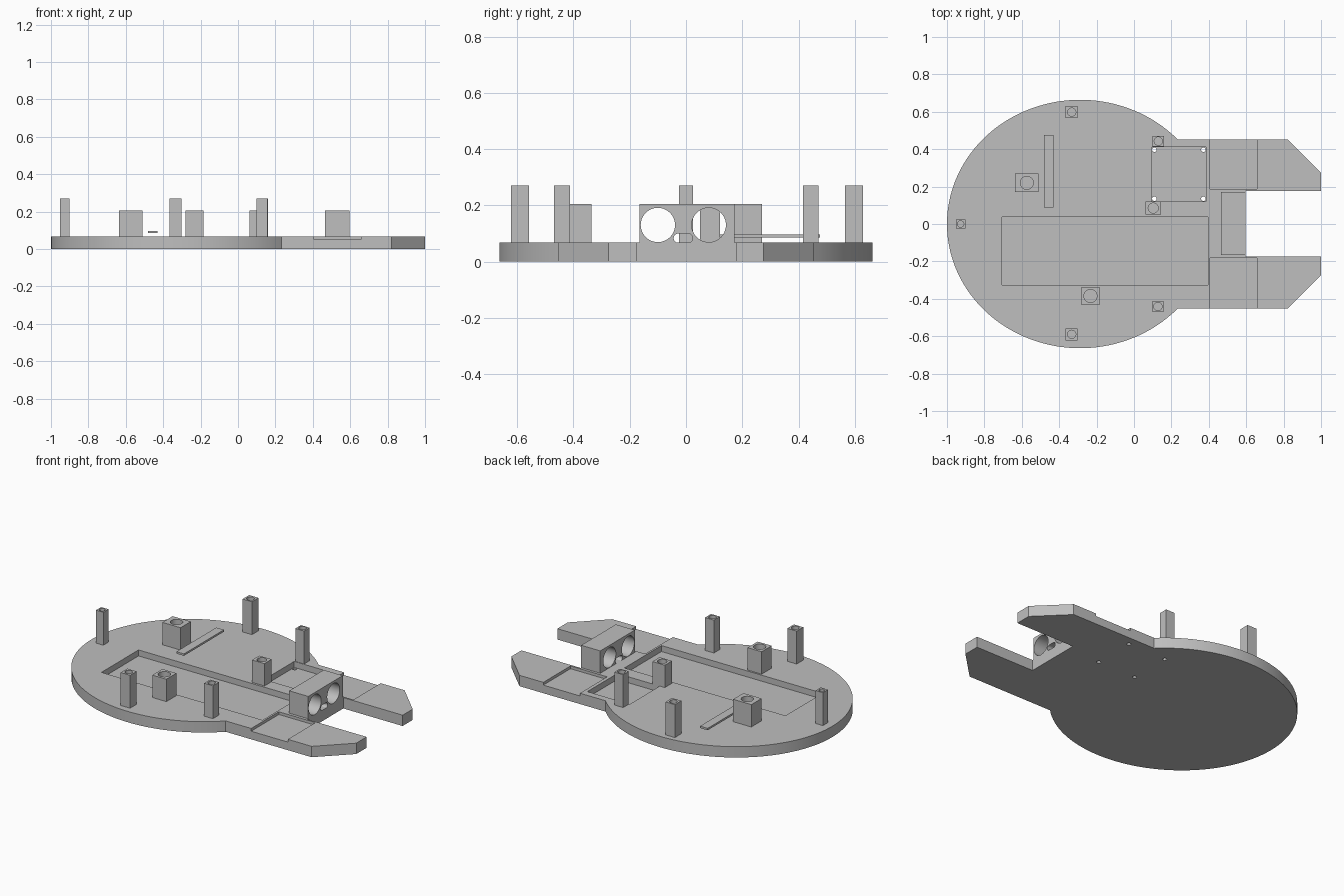
import bpy, bmesh, math

if "Cube" in bpy.data.objects:
    bpy.data.objects.remove(bpy.data.objects["Cube"])

TOP = 0.067      # upper face of the base plate
GREY = bpy.data.materials.new("plain grey")
GREY.diffuse_color = (0.52, 0.52, 0.52, 1)
GREY.use_nodes = True
GREY.node_tree.nodes["Principled BSDF"].inputs["Base Color"].default_value = GREY.diffuse_color


def prism(name, outline, z0, z1):
    """Closed outline extruded straight up."""
    bm = bmesh.new()
    face = bm.faces.new([bm.verts.new((x, y, z0)) for x, y in outline])
    up = bmesh.ops.extrude_face_region(bm, geom=[face])["geom"]
    bmesh.ops.translate(bm, vec=(0, 0, z1 - z0),
                        verts=[v for v in up if isinstance(v, bmesh.types.BMVert)])
    bmesh.ops.recalc_face_normals(bm, faces=bm.faces)
    mesh = bpy.data.meshes.new(name)
    bm.to_mesh(mesh)
    bm.free()
    obj = bpy.data.objects.new(name, mesh)
    bpy.context.collection.objects.link(obj)
    mesh.materials.append(GREY)
    return obj


def box(name, x0, x1, y0, y1, z0, z1):
    return prism(name, [(x0, y0), (x1, y0), (x1, y1), (x0, y1)], z0, z1)


def rod(x, y, r, z0, z1, n=32):
    ring = [(x + r * math.cos(2 * math.pi * i / n), y + r * math.sin(2 * math.pi * i / n))
            for i in range(n)]
    return prism("cutter", ring, z0, z1)


def rod_x(y, z, r, x0, x1):
    """Cylinder lying along x."""
    obj = rod(0, 0, r, x0, x1, 48)
    for v in obj.data.vertices:
        a, b, c = v.co
        v.co = (c, y + a, z + b)
    return obj


def carve(obj, cutters):
    """Subtract every cutter, bake the result and tidy the shading."""
    for c in cutters:
        c.hide_render = True
        m = obj.modifiers.new("cut", "BOOLEAN")
        m.operation, m.solver, m.object = "DIFFERENCE", "EXACT", c
    deps = bpy.context.evaluated_depsgraph_get()
    mesh = bpy.data.meshes.new_from_object(obj.evaluated_get(deps))
    obj.modifiers.clear()
    obj.data = mesh
    for c in cutters:
        bpy.data.objects.remove(c)
    bpy.ops.object.select_all(action="DESELECT")
    obj.select_set(True)
    bpy.context.view_layer.objects.active = obj
    bpy.ops.object.shade_smooth_by_angle(angle=math.radians(30))


# base plate: rounded disc with two tapered prongs
cx, rx, ry = -0.288, 0.712, 0.664
start = math.asin(0.453 / ry)
arc = [start + (2 * math.pi - 2 * start) * i / 96 for i in range(97)]
outline = [(cx + rx * math.cos(a), ry * math.sin(a)) for a in arc]
outline += [(0.82, -0.453), (1.0, -0.275), (1.0, -0.174), (0.595, -0.174),
            (0.595, 0.177), (1.0, 0.177), (1.0, 0.275), (0.82, 0.453)]
plate = prism("base_plate", outline, 0, TOP)

cuts = [box("cutter", -0.705, 0.395, -0.325, 0.037, 0.03, 0.1),   # battery bay
        box("cutter", 0.095, 0.385, 0.12, 0.412, 0.03, 0.1),      # board bay
        box("cutter", 0.407, 0.657, 0.188, 0.5, 0.05, 0.1),       # wide prong steps
        box("cutter", 0.407, 0.657, -0.5, -0.183, 0.05, 0.1)]
for x in (0.109, 0.371):                                          # board screw holes
    for y in (0.135, 0.397):
        cuts.append(rod(x, y, 0.012, -0.05, 0.1, 16))
carve(plate, cuts)

# front sensor housing with two round eyes and a cable slot
housing = box("sensor_housing", 0.465, 0.595, -0.165, 0.172, TOP - 0.002, 0.205)
slot = []
for cy, turn in ((0.007, -90), (-0.027, 90)):
    for i in range(9):
        a = math.radians(turn + i * 22.5)
        slot.append((cy + 0.017 * math.cos(a), 0.083 + 0.017 * math.sin(a)))
tunnel = prism("cutter", slot, 0.4, 0.7)
for v in tunnel.data.vertices:
    a, b, c = v.co
    v.co = (c, a, b)
carve(housing, [rod_x(-0.1, 0.13, 0.061, 0.4, 0.7),
                rod_x(0.081, 0.13, 0.061, 0.4, 0.7), tunnel])

# square posts with a bored top: name, x, y, width x, width y, top, bore radius, bore depth
posts = [("rear_post", -0.927, 0.0, 0.05, 0.05, 0.27, 0.017, 0.06),
         ("left_side_post", -0.333, 0.598, 0.064, 0.064, 0.27, 0.022, 0.06),
         ("right_side_post", -0.333, -0.59, 0.064, 0.064, 0.27, 0.022, 0.06),
         ("left_front_post", 0.13, 0.443, 0.06, 0.055, 0.27, 0.022, 0.06),
         ("right_front_post", 0.128, -0.441, 0.06, 0.058, 0.27, 0.022, 0.06),
         ("centre_post", 0.103, 0.085, 0.085, 0.07, 0.205, 0.027, 0.06),
         ("large_left_block", -0.573, 0.22, 0.124, 0.1, 0.205, 0.035, 0.1),
         ("large_right_block", -0.233, -0.385, 0.096, 0.098, 0.205, 0.035, 0.1)]
for name, x, y, wx, wy, top, r, depth in posts:
    post = box(name, x - wx / 2, x + wx / 2, y - wy / 2, y + wy / 2, TOP - 0.002, top)
    carve(post, [rod(x, y, r, top - depth, top + 0.05)])

# thin strip held just above the plate
box("thin_strip", -0.482, -0.43, 0.087, 0.477, 0.085, 0.097)
